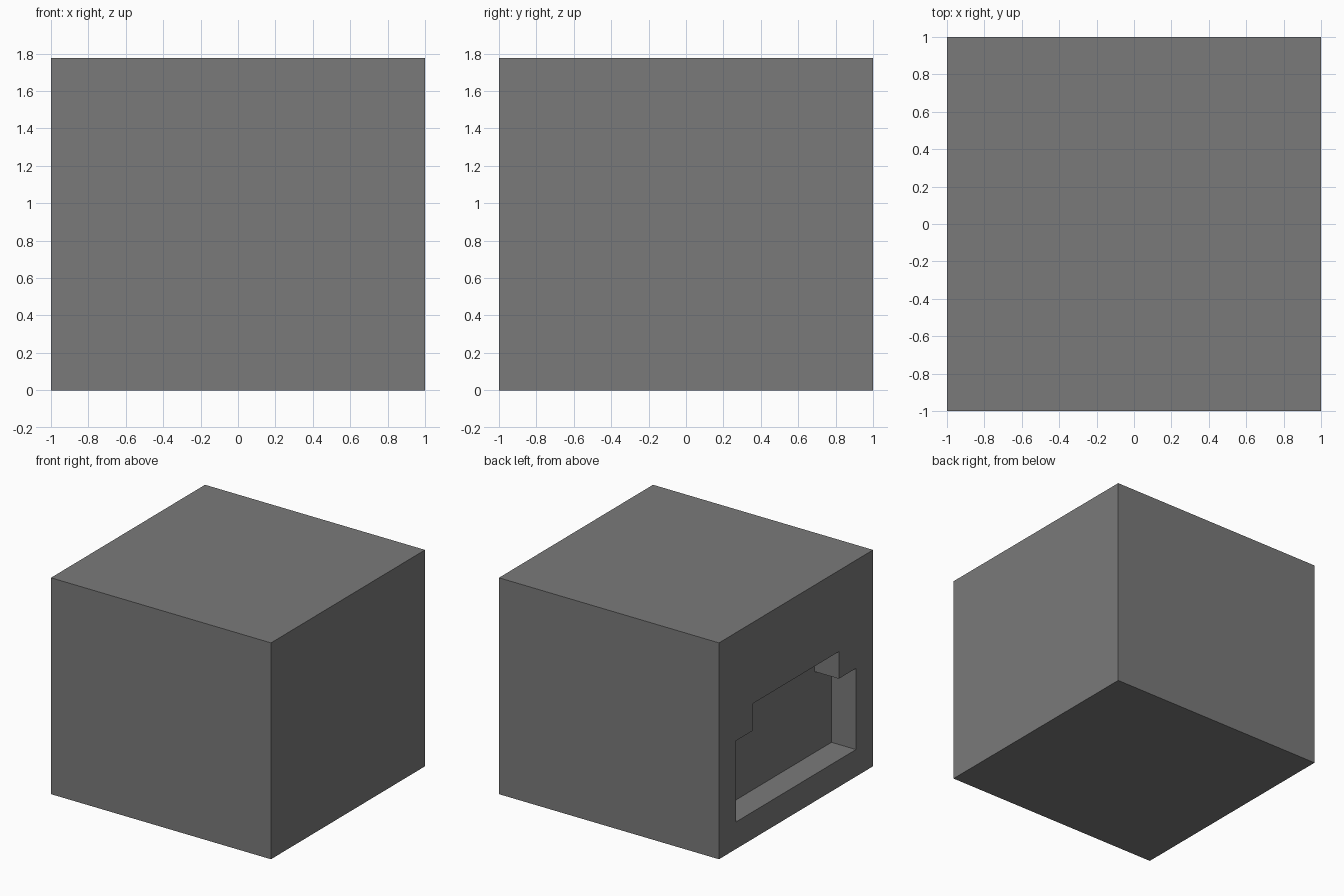
import bpy
import bmesh
from mathutils import Vector

cube = bpy.data.objects.get("Cube")
if cube:
    bpy.data.objects.remove(cube, do_unlink=True)

U = 2 / 9                      # grid module: the housing is 9 x 9 x 8 modules
DEPTH = U                      # depth of the socket recess

grey = bpy.data.materials.new("dark grey plastic")
grey.use_nodes = True
colour = (0.195, 0.195, 0.195, 1)
grey.diffuse_color = colour
grey.node_tree.nodes["Principled BSDF"].inputs["Base Color"].default_value = colour


def prism(name, profile, x0, x1):
    """Extrude a (y, z) outline along x."""
    bm = bmesh.new()
    face = bm.faces.new([bm.verts.new((x0, y, z)) for y, z in profile])
    ext = bmesh.ops.extrude_face_region(bm, geom=[face])
    moved = [v for v in ext["geom"] if isinstance(v, bmesh.types.BMVert)]
    bmesh.ops.translate(bm, verts=moved, vec=Vector((x1 - x0, 0, 0)))
    bmesh.ops.recalc_face_normals(bm, faces=bm.faces)
    mesh = bpy.data.meshes.new(name)
    bm.to_mesh(mesh)
    bm.free()
    mesh.materials.append(grey)
    obj = bpy.data.objects.new(name, mesh)
    bpy.context.collection.objects.link(obj)
    return obj


def mirrored(half):
    """Complete a symmetric outline from its +y half."""
    return half + [(-y, z) for y, z in reversed(half)]


# Block housing
housing = prism("housing", mirrored([(1, 0), (1, 8 * U)]), -1, 1)

# Stepped socket opening on the -x side
opening = mirrored([(3.5 * U, U), (3.5 * U, 4 * U),
                    (2.5 * U, 4 * U), (2.5 * U, 5 * U)])
cutter = prism("socket_cutter", opening, -1.2, -1 + DEPTH)
cutter.hide_render = True
cutter.hide_set(True)
cutter.display_type = 'WIRE'

cut = housing.modifiers.new("socket", 'BOOLEAN')
cut.operation = 'DIFFERENCE'
cut.solver = 'EXACT'
cut.object = cutter

# Bake the cut and discard the cutter
graph = bpy.context.evaluated_depsgraph_get()
baked = bpy.data.meshes.new_from_object(housing.evaluated_get(graph))
housing.modifiers.clear()
housing.data = baked
bpy.data.objects.remove(cutter, do_unlink=True)
